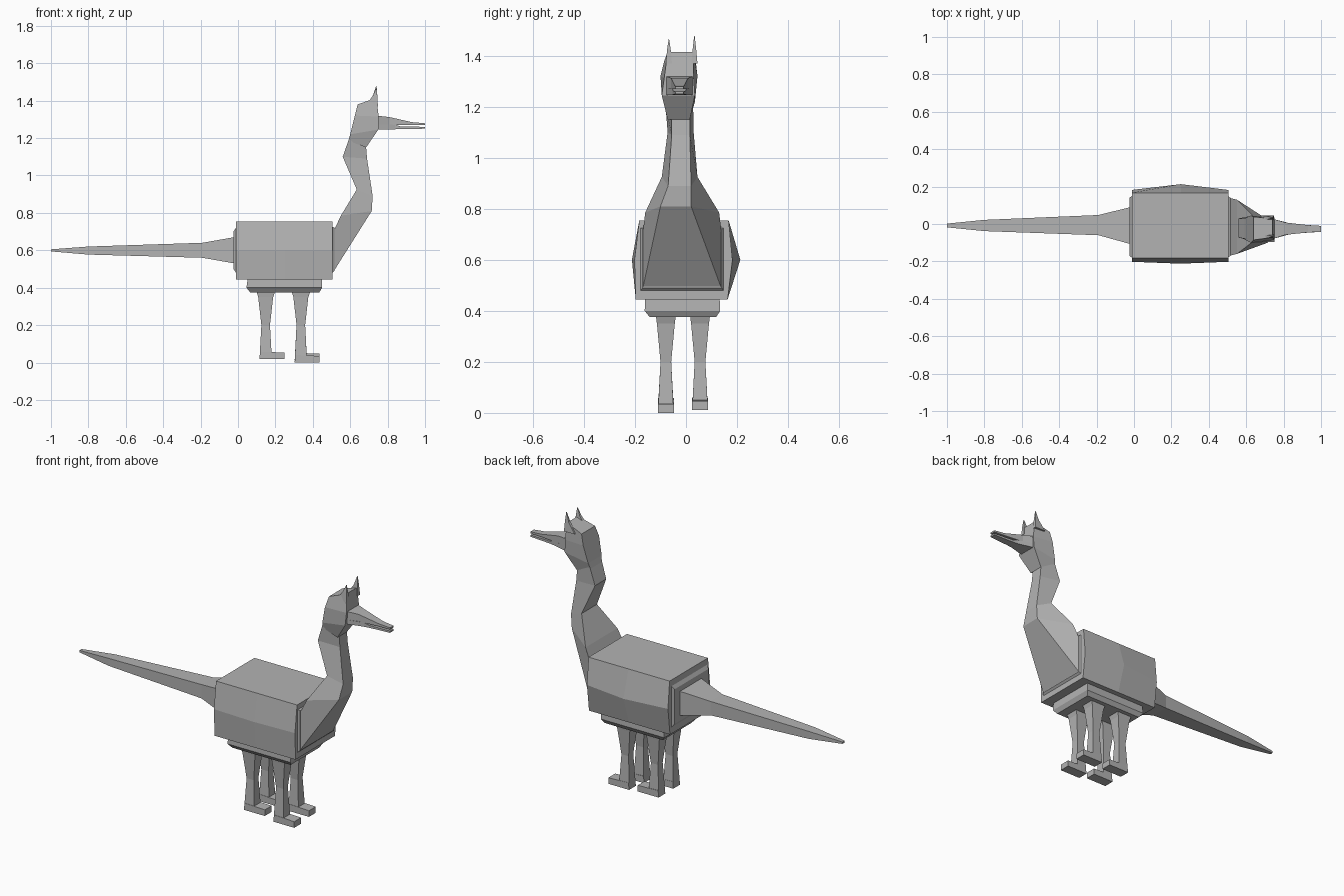
import bpy, bmesh

grey = bpy.data.materials.new("plain grey")
grey.diffuse_color = (0.45, 0.45, 0.45, 1)


def loft(name, rings):
    """Skin a chain of equal-sized point rings and cap both ends."""
    bm = bmesh.new()
    vs = [[bm.verts.new(p) for p in r] for r in rings]
    n = len(rings[0])
    for a, b in zip(vs, vs[1:]):
        for i in range(n):
            j = (i + 1) % n
            bm.faces.new((a[i], a[j], b[j], b[i]))
    bm.faces.new(vs[0][::-1])
    bm.faces.new(vs[-1])
    bmesh.ops.recalc_face_normals(bm, faces=bm.faces)
    me = bpy.data.meshes.new(name)
    bm.to_mesh(me)
    bm.free()
    me.materials.append(grey)
    ob = bpy.data.objects.new(name, me)
    bpy.context.collection.objects.link(ob)
    return ob


def rect_x(x, y0, y1, z0, z1):
    return [(x, y0, z0), (x, y1, z0), (x, y1, z1), (x, y0, z1)]


def rect_z(z, x0, x1, y0, y1):
    return [(x0, y0, z), (x1, y0, z), (x1, y1, z), (x0, y1, z)]


def slant(xb, zb, xf, zf, b0, b1, f0, f1):
    """Neck ring: back edge and front edge, each with its own width."""
    return [(xb, b0, zb), (xb, b1, zb), (xf, f1, zf), (xf, f0, zf)]


# body: six-sided sections bulging at the middle
def body_ring(x, lo, hi):
    return [(x, -.197, .445), (x, lo, .6), (x, -.183, .755),
            (x, .167, .755), (x, hi, .6), (x, .163, .445)]


loft("body", [body_ring(-.012, -.202, .182), body_ring(.25, -.212, .213),
              body_ring(.505, -.202, .182)])
loft("rump_plate", [rect_x(-.005, -.185, .155, .47, .73),
                    rect_x(-.024, -.17, .14, .50, .70)])
loft("chest_plate", [rect_x(.495, -.185, .155, .47, .73),
                     rect_x(.516, -.17, .14, .49, .72)])

# tail
loft("tail", [rect_x(-.02, -.107, .09, .53, .67),
              rect_x(-.19, -.06, .048, .56, .64),
              rect_x(-.8, -.038, .022, .577, .62),
              rect_x(-1, -.018, .002, .594, .605)])

# belly block under the body
loft("belly", [rect_z(.446, .052, .448, -.16, .132),
               rect_z(.40, .045, .45, -.162, .134),
               rect_z(.375, .065, .435, -.142, .118)])

# legs with feet pointing forward
for side, cy in (("near", -.079), ("far", .055)):
    for end, cx, floor in (("back", .148, .018),
                           ("front", .336, 0 if cy < 0 else .012)):
        rings = []
        for z, hx, hy in ((floor, .033, .031), (.2, .023, .021),
                          (.35, .04, .035), (.38, .05, .039)):
            rings.append(rect_z(z, cx - hx, cx + hx, cy - hy, cy + hy))
        loft(f"{side}_{end}_leg", rings)
        loft(f"{side}_{end}_foot",
             [rect_x(cx - .03, cy - .031, cy + .031, floor, floor + .04),
              rect_x(cx + .1, cy - .031, cy + .031, floor, floor + .035)])

# neck, from the broad chest up to the jaw
loft("neck", [
    slant(.51, .70, .51, .485, -.17, .14, -.17, .14),
    slant(.55, .785, .715, .81, -.16, .13, -.10, .02),
    slant(.635, .925, .72, .89, -.095, .045, -.07, .02),
    slant(.56, 1.10, .69, 1.09, -.072, .03, -.056, .015),
    slant(.595, 1.20, .685, 1.15, -.08, .028, -.056, .015),
])

# head
loft("head", [
    slant(.59, 1.185, .685, 1.15, -.075, .025, -.072, .015),
    slant(.60, 1.22, .75, 1.245, -.088, .035, -.095, .035),
    slant(.625, 1.32, .752, 1.315, -.10, .045, -.085, .03),
    slant(.64, 1.38, .74, 1.415, -.085, .038, -.072, .028),
])

# ears
for name, y, tip in (("near_ear", -.067, 1.465), ("far_ear", .033, 1.478)):
    loft(name, [rect_z(1.37, .68, .748, y - .012, y + .012),
                rect_z(1.425, .72, .745, y - .007, y + .007),
                rect_z(tip, .738, .741, y - .001, y + .001)])

# beak: upper and lower halves with a narrow gap at the tip
loft("upper_beak", [rect_x(.74, -.08, .028, 1.27, 1.32),
                    rect_x(.81, -.058, .008, 1.27, 1.312),
                    rect_x(.93, -.045, -.006, 1.27, 1.285),
                    rect_x(1, -.042, -.01, 1.269, 1.279)])
loft("lower_beak", [rect_x(.74, -.08, .028, 1.247, 1.272),
                    rect_x(.84, -.053, .002, 1.247, 1.271),
                    rect_x(.87, -.05, -.002, 1.248, 1.262),
                    rect_x(1, -.042, -.01, 1.25, 1.26)])
